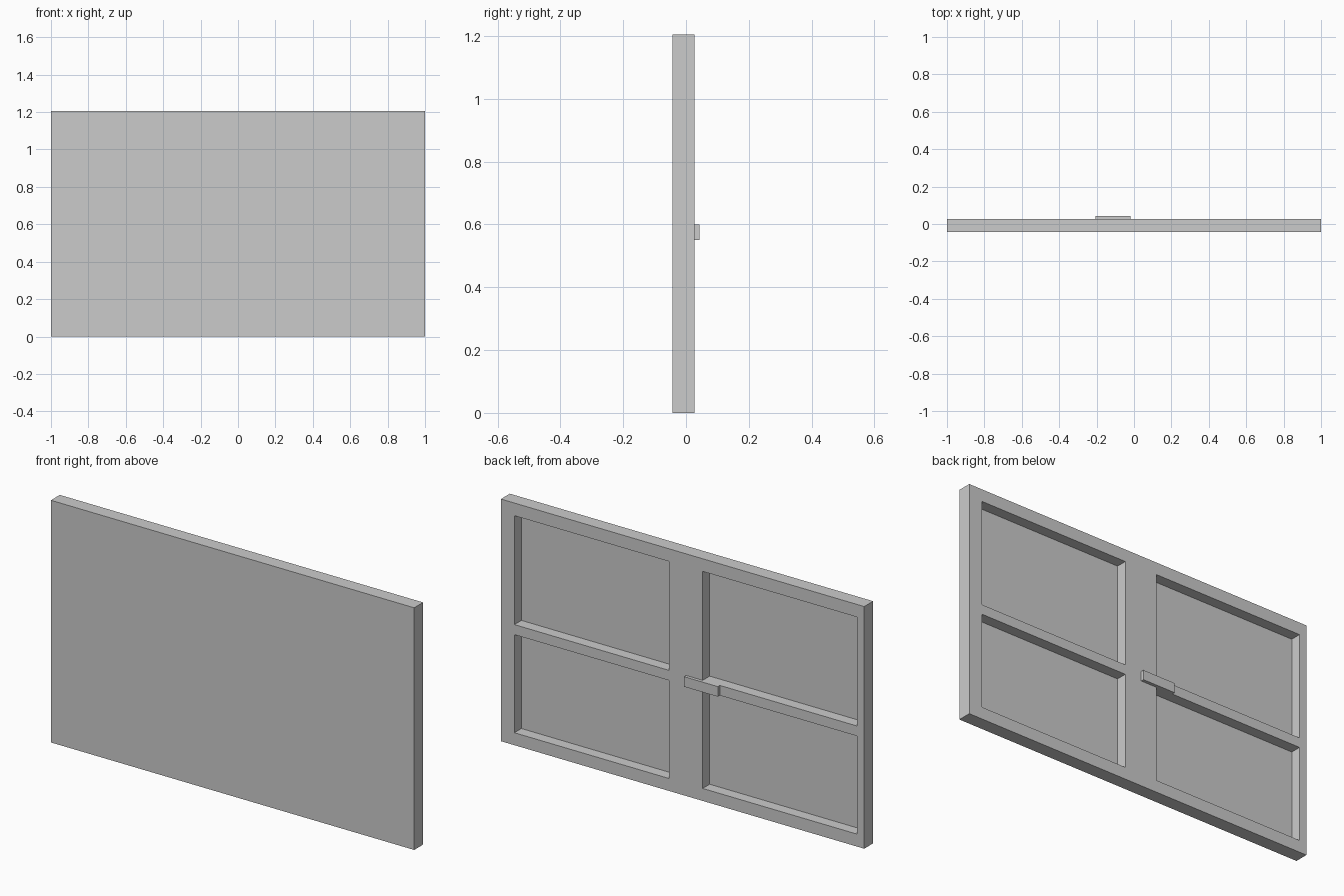
import bpy

if "Cube" in bpy.data.objects:
    bpy.data.objects.remove(bpy.data.objects["Cube"])


def box(name, x, y, z):
    """Box from (min, max) ranges along each axis."""
    bpy.ops.mesh.primitive_cube_add(size=1)
    ob = bpy.context.object
    ob.name = name
    ranges = (x, y, z)
    for v in ob.data.vertices:
        v.co = [r[1] if c > 0 else r[0] for c, r in zip(v.co, ranges)]
    return ob


FRONT, BACK, LATCH_BACK = -0.043, 0.027, 0.043
POCKET_FLOOR = -0.028

# Door slab with a plain front
door = box("door_panel", (-1, 1), (FRONT, BACK), (0, 1.205))

# Four recessed pockets in the back, leaving stiles and rails
for x in ((-0.96, -0.111), (0.074, 0.926)):
    for z in ((0.062, 0.55), (0.60, 1.142)):
        cutter = box("pocket_cutter", x, (POCKET_FLOOR, 0.2), z)
        cutter.hide_render = True
        mod = door.modifiers.new("pocket", 'BOOLEAN')
        mod.operation = 'DIFFERENCE'
        mod.solver = 'EXACT'
        mod.object = cutter
        bpy.context.view_layer.objects.active = door
        bpy.ops.object.modifier_apply(modifier=mod.name)
        bpy.data.objects.remove(cutter, do_unlink=True)

# Latch bar lying over the middle rail
box("latch_bar", (-0.205, -0.02), (BACK, LATCH_BACK), (0.55, 0.60))
